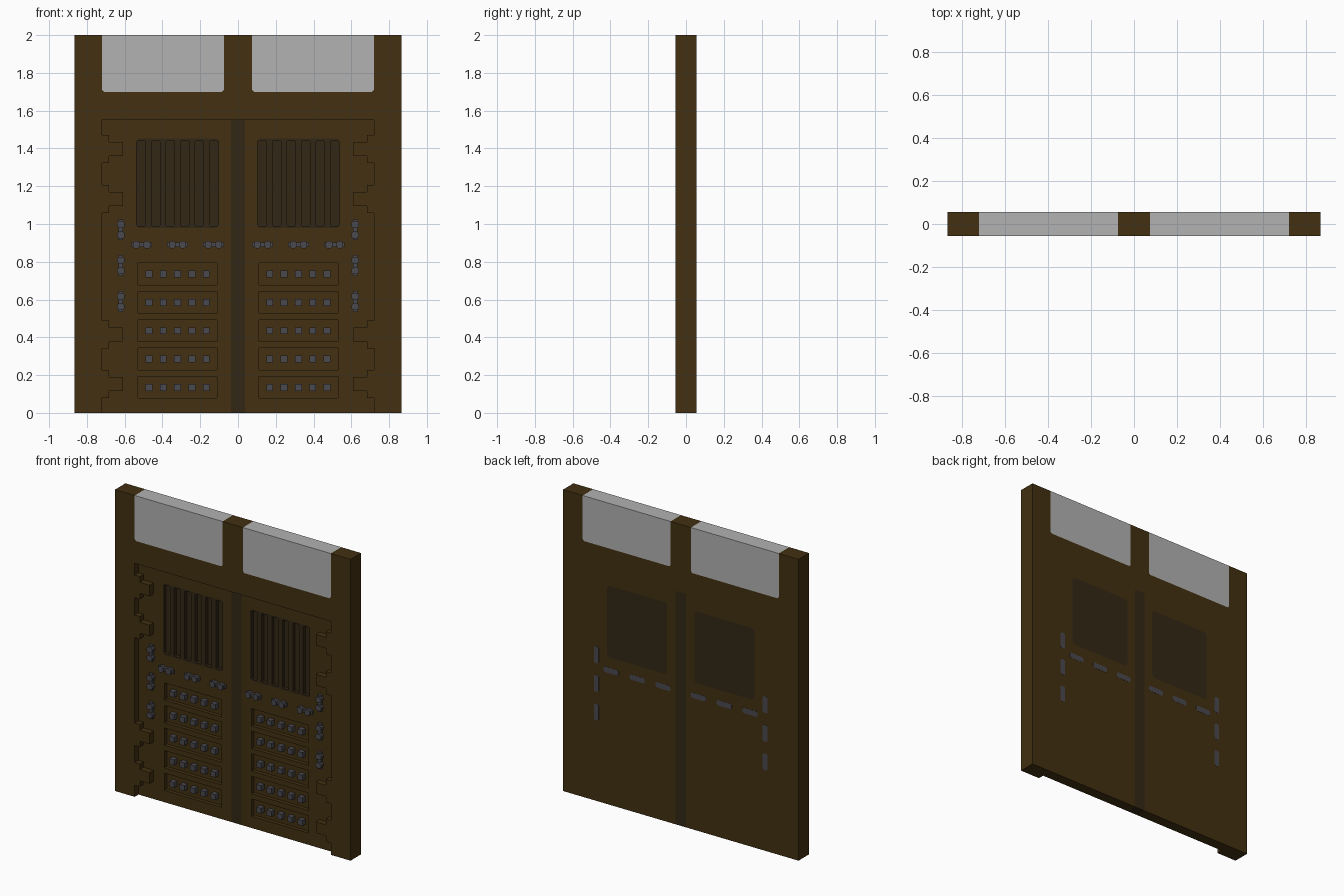
import bpy, bmesh, math

cube = bpy.data.objects.get("Cube")
if cube:
    bpy.data.objects.remove(cube, do_unlink=True)


def material(name, rgb):
    lin = [(c / 255 / 12.92) if c < 11 else ((c / 255 + 0.055) / 1.055) ** 2.4 for c in rgb]
    m = bpy.data.materials.new(name)
    m.use_nodes = True
    m.diffuse_color = (*lin, 1)
    bsdf = m.node_tree.nodes["Principled BSDF"]
    bsdf.inputs["Base Color"].default_value = (*lin, 1)
    bsdf.inputs["Roughness"].default_value = 0.8
    return m


BROWN = material("dark_brown", (66, 48, 17))
DARK = material("blackened_brown", (50, 39, 21))
STEEL = material("steel_grey", (74, 72, 78))
GREY = material("pale_grey", (178, 178, 178))

FRONT, DOOR, FLOOR, BACK = -0.055, -0.015, 0.01, 0.055


def prisms(name, shapes, mat):
    """Extrude (x, z) outlines from y0 to y1, all joined in one object."""
    bm = bmesh.new()
    for pts, y0, y1 in shapes:
        face = bm.faces.new([bm.verts.new((x, y0, z)) for x, z in pts])
        ext = bmesh.ops.extrude_face_region(bm, geom=[face], use_keep_orig=True)
        verts = [v for v in ext["geom"] if isinstance(v, bmesh.types.BMVert)]
        bmesh.ops.translate(bm, verts=verts, vec=(0, y1 - y0, 0))
    bmesh.ops.recalc_face_normals(bm, faces=bm.faces)
    me = bpy.data.meshes.new(name)
    bm.to_mesh(me)
    bm.free()
    me.materials.append(mat)
    ob = bpy.data.objects.new(name, me)
    bpy.context.collection.objects.link(ob)
    return ob


def rect(cx, cz, w, h, c=0.0):
    """Rectangle outline with chamfered corners."""
    a, b = w / 2, h / 2
    if c == 0:
        return [(cx - a, cz - b), (cx + a, cz - b), (cx + a, cz + b), (cx - a, cz + b)]
    return [(cx - a + c, cz - b), (cx + a - c, cz - b), (cx + a, cz - b + c), (cx + a, cz + b - c),
            (cx + a - c, cz + b), (cx - a + c, cz + b), (cx - a, cz + b - c), (cx - a, cz - b + c)]


def flip(pts, s):
    return [(s * x, z) for x, z in pts]


def cut(ob, shapes):
    cutter = prisms("cutter", shapes, BROWN)
    cutter.hide_render = True
    mod = ob.modifiers.new("cut", "BOOLEAN")
    mod.operation, mod.solver, mod.object = "DIFFERENCE", "EXACT", cutter
    bpy.context.view_layer.objects.active = ob
    bpy.ops.object.modifier_apply(modifier=mod.name)
    bpy.data.objects.remove(cutter, do_unlink=True)


# Stepped teeth where the frame locks into the door, from top to bottom
edge = [(0.72, 1.55)]
for c in (1.397, 1.132, 0.415, 0.153):
    edge += [(0.72, c + 0.075), (0.683, c + 0.075), (0.683, c + 0.037), (0.61, c + 0.037),
             (0.61, c - 0.037), (0.683, c - 0.037), (0.683, c - 0.075), (0.72, c - 0.075)]
edge.append((0.72, 0))

# Frame with a toothed doorway and two openings at the top
window = [(0.075, 2), (0.075, 1.71), (0.085, 1.7), (0.71, 1.7), (0.72, 1.71), (0.72, 2)]
half = edge[::-1]
outline = ([(0.865, 0), (0.865, 2)] + window[::-1] + flip(window, -1)
           + [(-0.865, 2), (-0.865, 0)] + flip(half, -1) + edge)
prisms("frame", [(outline, FRONT, BACK)], BROWN)

# Central seam strip
prisms("centre_strip", [(rect(0, 0.775, 0.074, 1.55), DOOR, BACK)], DARK)

ROWS = [0.135 + 0.15 * i for i in range(5)]
VENT = rect(0.32, 1.215, 0.44, 0.475, 0.015)

for side, s in (("left", 1), ("right", -1)):
    # Blocks filling the top openings
    prisms(side + "_top_block", [(flip(window, s), FRONT, BACK)], GREY)

    # Door leaf with five sunken panels and a vent opening
    leaf = prisms(side + "_door_leaf", [(flip([(0.037, 0), (0.037, 1.55)] + edge, s), DOOR, BACK)], BROWN)
    cuts = [(flip(rect(0.32, z, 0.42, 0.115), s), DOOR - 0.02, FLOOR) for z in ROWS]
    cut(leaf, cuts + [(flip(VENT, s), DOOR - 0.02, BACK + 0.02)])

    # Vent with six upright slots
    vent = prisms(side + "_vent", [(flip(VENT, s), DOOR, BACK)], DARK)
    cut(vent, [(flip(rect(0.128 + 0.0768 * i, 1.215, 0.045, 0.455, 0.006), s), DOOR - 0.02, FLOOR)
               for i in range(6)])

    # Studs in the sunken panels
    prisms(side + "_studs", [(flip(rect(0.168 + 0.0758 * i, z, 0.036, 0.036), s), -0.022, FLOOR + 0.002)
                             for z in ROWS for i in range(5)], STEEL)

    # Clamps: a bar with two bosses, and its flat end plate on the back
    bars, bosses, plates = [], [], []
    spots = [(x, 0.89, True) for x in (0.13, 0.32, 0.51)] + [(0.62, z, False) for z in (0.97, 0.78, 0.59)]
    for x, z, flat in spots:
        def oriented(u, w, h, c=0.0):
            return flip(rect(x + u, z, w, h, c) if flat else rect(x, z + u, h, w, c), s)
        bars.append((oriented(0, 0.11, 0.024), -0.033, DOOR + 0.004))
        bosses += [(oriented(u, 0.036, 0.04, 0.01), -0.045, DOOR + 0.004) for u in (-0.028, 0.028)]
        plates.append((oriented(0, 0.11, 0.036, 0.008), BACK - 0.002, BACK + 0.001))
    prisms(side + "_clamp_bars", bars, STEEL)
    prisms(side + "_clamp_bosses", bosses, STEEL)
    prisms(side + "_clamp_back_plates", plates, STEEL)
